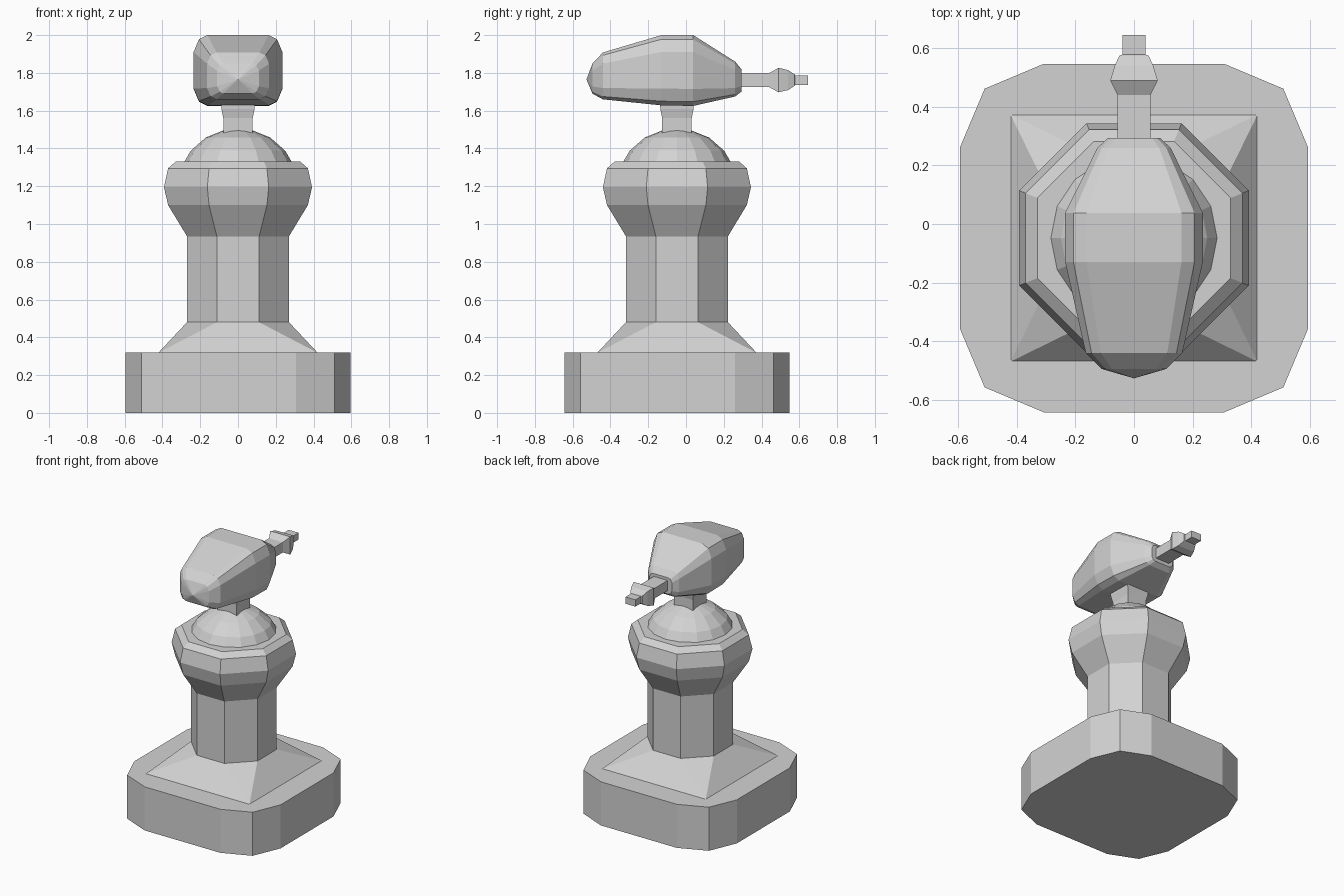
import bpy, bmesh
from math import cos, sin, pi, copysign

if "Cube" in bpy.data.objects:
    bpy.data.objects.remove(bpy.data.objects["Cube"], do_unlink=True)

grey = bpy.data.materials.new("plain grey")
grey.use_nodes = True
COLOUR = (0.65, 0.65, 0.65, 1)
grey.diffuse_color = COLOUR
grey.node_tree.nodes["Principled BSDF"].inputs["Base Color"].default_value = COLOUR

AXIS_Y = -0.048  # centre line of the pedestal


def loft(name, rings):
    """Skin equal-length rings of points, cap both ends, merge coincident points."""
    bm = bmesh.new()
    loops = [[bm.verts.new(p) for p in ring] for ring in rings]
    n = len(loops[0])
    for a, b in zip(loops, loops[1:]):
        for i in range(n):
            j = (i + 1) % n
            bm.faces.new((a[i], a[j], b[j], b[i]))
    bm.faces.new(loops[0][::-1])
    bm.faces.new(loops[-1])
    bmesh.ops.remove_doubles(bm, verts=bm.verts, dist=0.0005)
    bmesh.ops.recalc_face_normals(bm, faces=bm.faces)
    mesh = bpy.data.meshes.new(name)
    bm.to_mesh(mesh)
    bm.free()
    mesh.materials.append(grey)
    obj = bpy.data.objects.new(name, mesh)
    bpy.context.collection.objects.link(obj)
    return obj


def polygon(radius, z, sides, turn=0.0):
    return [(radius * cos(2 * pi * (i + turn) / sides),
             AXIS_Y + radius * sin(2 * pi * (i + turn) / sides), z) for i in range(sides)]


def octagon(half_width, z):
    return polygon(half_width / cos(pi / 8), z, 8, 0.5)


def square(half_width, z):
    return [(copysign(half_width, x), AXIS_Y + copysign(half_width, y - AXIS_Y), z)
            for x, y, _ in octagon(1, z)]


def four_corners(quarter):
    """Mirror a first-quadrant outline into a closed loop."""
    left = [(-a, b) for a, b in reversed(quarter)]
    half = quarter + left
    return half + [(-a, -b) for a, b in half]


# Base slab with rounded corners
outline = four_corners([(0.595, 0.308), (0.51, 0.51), (0.308, 0.595)])
loft("base", [[(x, AXIS_Y + y, z) for x, y in outline] for z in (0, 0.32)])

# Sloped collar, square below and octagonal above
loft("collar", [square(0.422, 0.318), octagon(0.27, 0.48)])

# Column flaring into the bowl
loft("column_and_bowl", [octagon(r, z) for r, z in (
    (0.27, 0.478), (0.27, 0.935), (0.37, 1.10), (0.392, 1.195), (0.37, 1.295), (0.33, 1.33))])

# Dome and neck
loft("dome", [polygon(r, z, 16) for r, z in (
    (0.285, 1.328), (0.25, 1.388), (0.17, 1.458), (0.08, 1.494), (0, 1.502))])
loft("neck", [square(r, z) for r, z in (
    (0.078, 1.47), (0.078, 1.56), (0.088, 1.61), (0.09, 1.66))])


# Head: rounded-rectangle sections from nose to back
def head_section(y, w, low, high):
    mid, h = (low + high) / 2, (high - low) / 2
    quarter = [(w, 0.52 * h), (0.88 * w, 0.88 * h), (0.69 * w, h)]
    return [(x, y, mid + z) for x, z in four_corners(quarter)]


loft("head", [head_section(*s) for s in (
    (-0.527, 0, 1.765, 1.765), (-0.495, 0.11, 1.69, 1.85), (-0.44, 0.165, 1.66, 1.908),
    (-0.13, 0.235, 1.628, 2.0), (0.038, 0.235, 1.625, 2.0),
    (0.26, 0.125, 1.675, 1.86), (0.293, 0.09, 1.70, 1.82))])

# Lever with a flared knob and a small tip
loft("lever", [[(x, y, 1.762 + z) for x, z in four_corners([(w, h)])] for y, w, h in (
    (0.25, 0.056, 0.037), (0.44, 0.056, 0.037), (0.49, 0.081, 0.065),
    (0.54, 0.066, 0.053), (0.575, 0.05, 0.03), (0.578, 0.04, 0.025), (0.645, 0.04, 0.025))])
